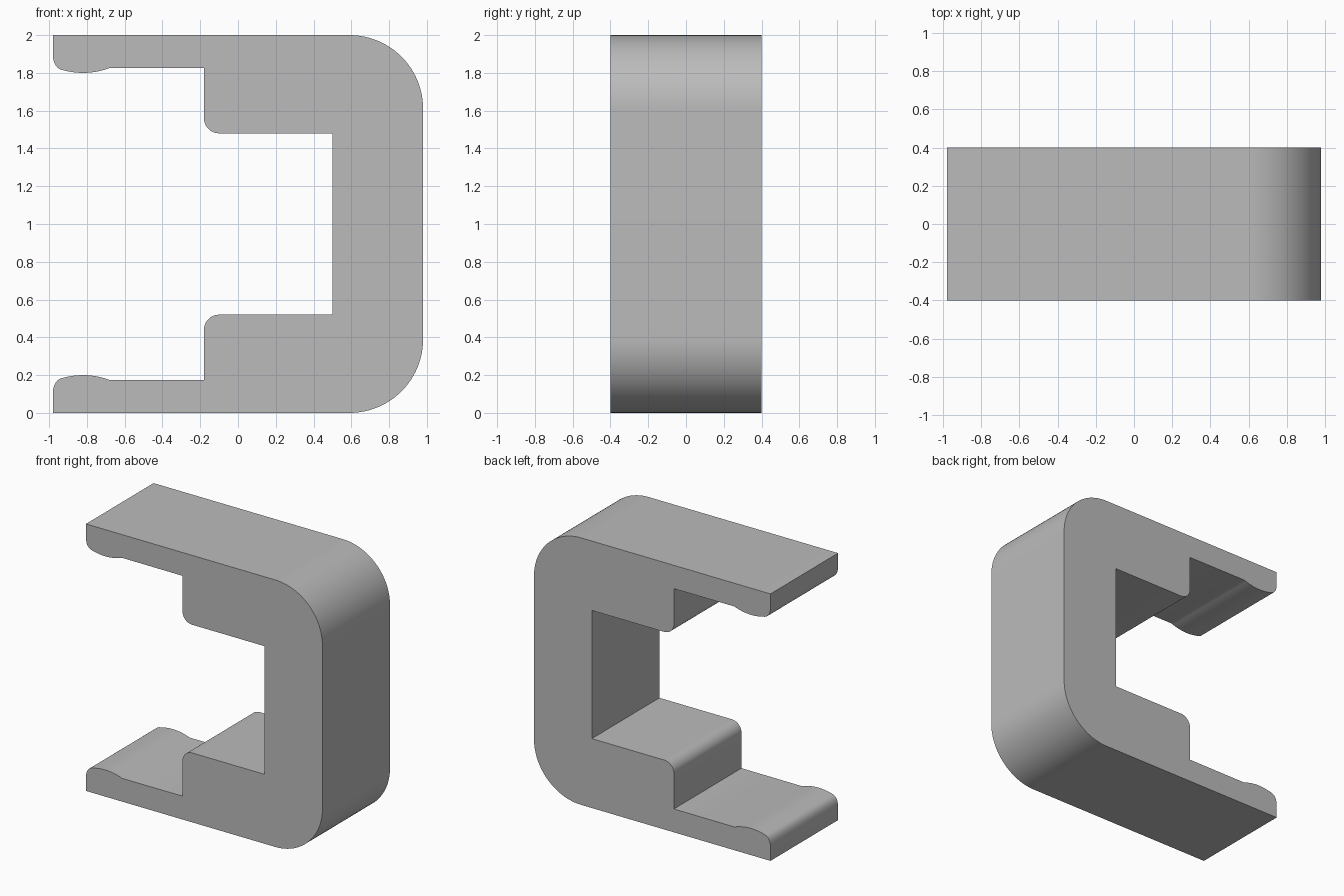
import bpy
import bmesh
from math import sin, cos, radians, asin

if "Cube" in bpy.data.objects:
    bpy.data.objects.remove(bpy.data.objects["Cube"], do_unlink=True)

WIDTH, HEIGHT = 0.8, 2.0
X_TIP, X_BACK = -0.98, 0.98


def arc(cx, cz, r, start, end, steps):
    """Points on a circle arc, angles in degrees."""
    angles = [radians(start + (end - start) * i / steps) for i in range(steps + 1)]
    return [(cx + r * cos(a), cz + r * sin(a)) for a in angles]


def bend(p, q, s, steps):
    """Rounded corner from p to s pulled towards q."""
    ts = [i / steps for i in range(1, steps + 1)]
    return [tuple((1 - t) ** 2 * a + 2 * t * (1 - t) * b + t * t * c
                  for a, b, c in zip(p, q, s)) for t in ts]


# Lower half of the profile, from the inner spine corner round to the outer spine
lower = [(0.5, 0.52)]
lower += arc(-0.1, 0.44, 0.08, 90, 180, 10)          # rounded step
lower += [(-0.18, 0.175)]
r = 0.39                                              # raised lip on the jaw
half = lambda d: 90 - asin(d / r) * 57.2958
lip = arc(-0.82, 0.2 - r, r, half(0.14), half(-0.1), 12)
lower += lip
lower += bend(lip[-1], (-0.975, 0.18), (X_TIP, 0.11), 8)
lower += [(X_TIP, 0)]
lower += arc(X_BACK - 0.39, 0.39, 0.39, 270, 360, 24)  # outer corner

# Mirror for the upper half
profile = lower + [(x, HEIGHT - z) for x, z in reversed(lower)]

# Extrude the profile across the width
bm = bmesh.new()
face = bm.faces.new([bm.verts.new((x, -WIDTH / 2, z)) for x, z in profile])
made = bmesh.ops.extrude_face_region(bm, geom=[face])
moved = [g for g in made["geom"] if isinstance(g, bmesh.types.BMVert)]
bmesh.ops.translate(bm, verts=moved, vec=(0, WIDTH, 0))
bmesh.ops.recalc_face_normals(bm, faces=bm.faces)
mesh = bpy.data.meshes.new("clip_bracket")
bm.to_mesh(mesh)
bm.free()

# Plain grey material
grey = bpy.data.materials.new("light_grey")
grey.use_nodes = True
colour = (0.5, 0.5, 0.5, 1)
grey.diffuse_color = colour
grey.node_tree.nodes["Principled BSDF"].inputs["Base Color"].default_value = colour
mesh.materials.append(grey)

bracket = bpy.data.objects.new("clip_bracket", mesh)
bpy.context.collection.objects.link(bracket)
bpy.context.view_layer.objects.active = bracket
bracket.select_set(True)
bpy.ops.object.shade_smooth_by_angle(angle=radians(30))
